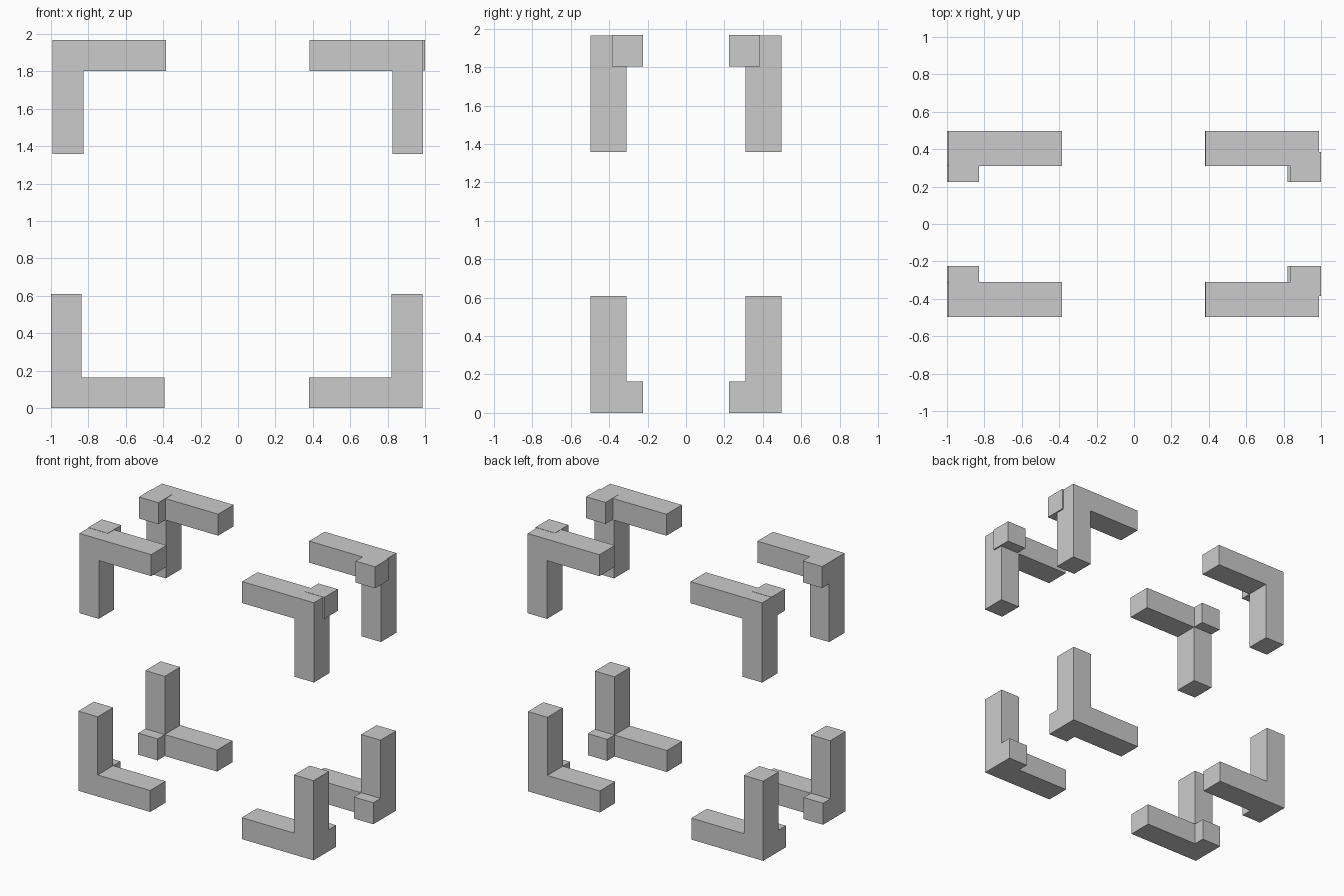
import bpy, bmesh

if "Cube" in bpy.data.objects:
    bpy.data.objects.remove(bpy.data.objects["Cube"])

ARM, LEN = 0.164, 0.606             # bar thickness and arm length
Y_OUT, Y_IN = 0.497, 0.311          # depth range of the L bars
STUB_OUT, STUB_IN = 0.386, 0.224    # depth range of the short inward stubs


def prism(name, profile, y0, y1):
    """Extrude an XZ profile along Y."""
    bm = bmesh.new()
    face = bm.faces.new([bm.verts.new((x, y0, z)) for x, z in profile])
    ext = bmesh.ops.extrude_face_region(bm, geom=[face])
    verts = [g for g in ext["geom"] if isinstance(g, bmesh.types.BMVert)]
    bmesh.ops.translate(bm, verts=verts, vec=(0, y1 - y0, 0))
    bmesh.ops.recalc_face_normals(bm, faces=bm.faces)
    mesh = bpy.data.meshes.new(name)
    bm.to_mesh(mesh)
    bm.free()
    obj = bpy.data.objects.new(name, mesh)
    bpy.context.collection.objects.link(obj)


# name, outer corner (x, z), direction inwards, stub outer corner (x, z)
corners = [
    ("lower_left", -1.0, 0.0, 1, 1, -1.0, 0.0),
    ("lower_right", 0.986, 0.0, -1, 1, 0.986, 0.0),
    ("upper_left", -0.991, 1.966, 1, -1, -0.993, 1.968),
    ("upper_right", 0.989, 1.966, -1, -1, 1.0, 1.968),
]

for name, cx, cz, sx, sz, bx, bz in corners:
    ell = [(0, 0), (LEN, 0), (LEN, ARM), (ARM, ARM), (ARM, LEN + 0.002), (0, LEN + 0.002)]
    square = [(0, 0), (ARM, 0), (ARM, ARM), (0, ARM)]
    for side, s in (("front", -1), ("back", 1)):
        # L-shaped corner bar
        prism(f"{side}_{name}_bracket", [(cx + sx * u, cz + sz * v) for u, v in ell],
              s * Y_OUT, s * Y_IN)
        # short stub pointing towards the middle
        prism(f"{side}_{name}_stub", [(bx + sx * u, bz + sz * v) for u, v in square],
              s * STUB_OUT, s * STUB_IN)
